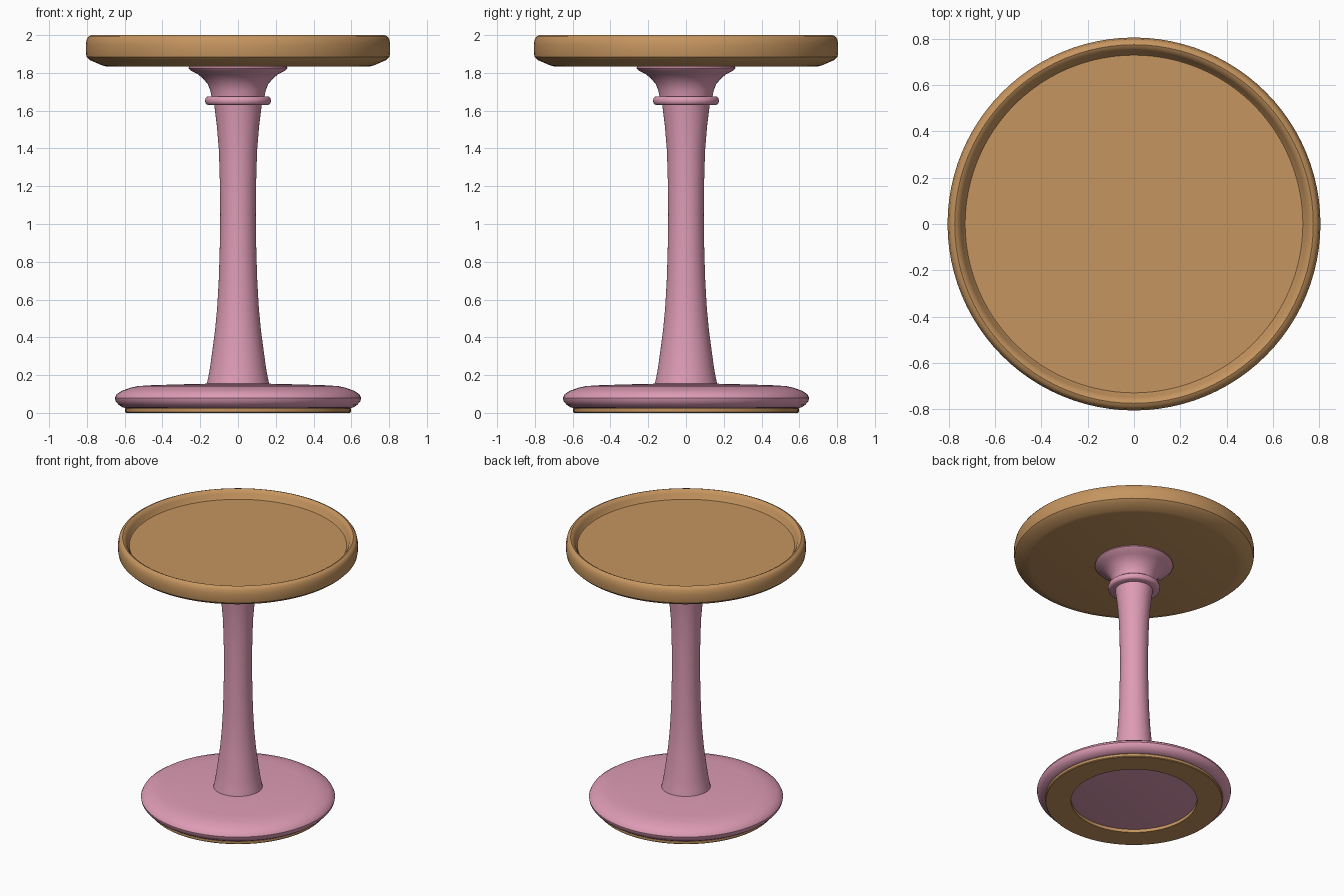
import bpy
import bmesh
from math import radians, tau

cube = bpy.data.objects.get("Cube")
if cube:
    bpy.data.objects.remove(cube, do_unlink=True)


def make_material(name, colour):
    mat = bpy.data.materials.new(name)
    mat.use_nodes = True
    mat.diffuse_color = colour
    mat.node_tree.nodes["Principled BSDF"].inputs["Base Color"].default_value = colour
    return mat


wood = make_material("warm wood", (0.56, 0.30, 0.115, 1))
pink = make_material("rose pink", (0.73, 0.33, 0.46, 1))


def lathe(name, profile, mat, closed=False, angle=35, steps=96):
    """Revolve a profile of (radius, height) points about the z axis."""
    bm = bmesh.new()
    verts = [bm.verts.new((r, 0, z)) for r, z in profile]
    pairs = list(zip(verts, verts[1:]))
    if closed:
        pairs.append((verts[-1], verts[0]))
    edges = [bm.edges.new(p) for p in pairs]
    bmesh.ops.spin(bm, geom=verts + edges, cent=(0, 0, 0), axis=(0, 0, 1),
                   angle=tau, steps=steps, use_duplicate=False)
    bmesh.ops.remove_doubles(bm, verts=bm.verts[:], dist=0.0005)
    bmesh.ops.recalc_face_normals(bm, faces=bm.faces[:])
    mesh = bpy.data.meshes.new(name)
    bm.to_mesh(mesh)
    bm.free()
    mesh.materials.append(mat)
    obj = bpy.data.objects.new(name, mesh)
    bpy.context.collection.objects.link(obj)
    bpy.ops.object.select_all(action="DESELECT")
    obj.select_set(True)
    bpy.context.view_layer.objects.active = obj
    bpy.ops.object.shade_smooth_by_angle(angle=radians(angle))
    return obj


# Round tray top with a raised, rounded rim
lathe("table_top", [
    (0, 1.835), (0.70, 1.835), (0.72, 1.84), (0.785, 1.868), (0.802, 1.885),
    (0.806, 1.91), (0.806, 1.95), (0.80, 1.98), (0.79, 1.994), (0.775, 2.0),
    (0.762, 1.994), (0.748, 1.975), (0.738, 1.95), (0.73, 1.94), (0, 1.94),
], wood)

# Flared collar under the top
lathe("collar", [
    (0, 1.836), (0.258, 1.836), (0.262, 1.825), (0.25, 1.812), (0.215, 1.795),
    (0.185, 1.77), (0.16, 1.74), (0.146, 1.705), (0.14, 1.67), (0, 1.67),
], pink)

# Rounded ring between collar and column
lathe("neck_ring", [
    (0.10, 1.63), (0.16, 1.63), (0.171, 1.637), (0.175, 1.653),
    (0.171, 1.668), (0.16, 1.676), (0.10, 1.676),
], pink, closed=True, angle=50)

# Waisted column
lathe("column", [
    (0, 0.14), (0.167, 0.14), (0.165, 0.155), (0.157, 0.19), (0.148, 0.24),
    (0.135, 0.335), (0.121, 0.44), (0.11, 0.56), (0.102, 0.70), (0.097, 0.85),
    (0.094, 1.05), (0.096, 1.22), (0.101, 1.39), (0.112, 1.52), (0.127, 1.64),
    (0, 1.64),
], pink)

# Wide disc base with a soft edge
lathe("base", [
    (0, 0.156), (0.20, 0.154), (0.45, 0.147), (0.53, 0.142), (0.57, 0.133),
    (0.615, 0.117), (0.643, 0.098), (0.652, 0.08), (0.648, 0.062),
    (0.632, 0.043), (0.61, 0.029), (0.59, 0.025), (0, 0.018),
], pink)

# Flat foot ring under the base
lathe("foot_ring", [
    (0.423, 0.0), (0.592, 0.0), (0.597, 0.005), (0.597, 0.022),
    (0.592, 0.027), (0.423, 0.027),
], wood, closed=True)
